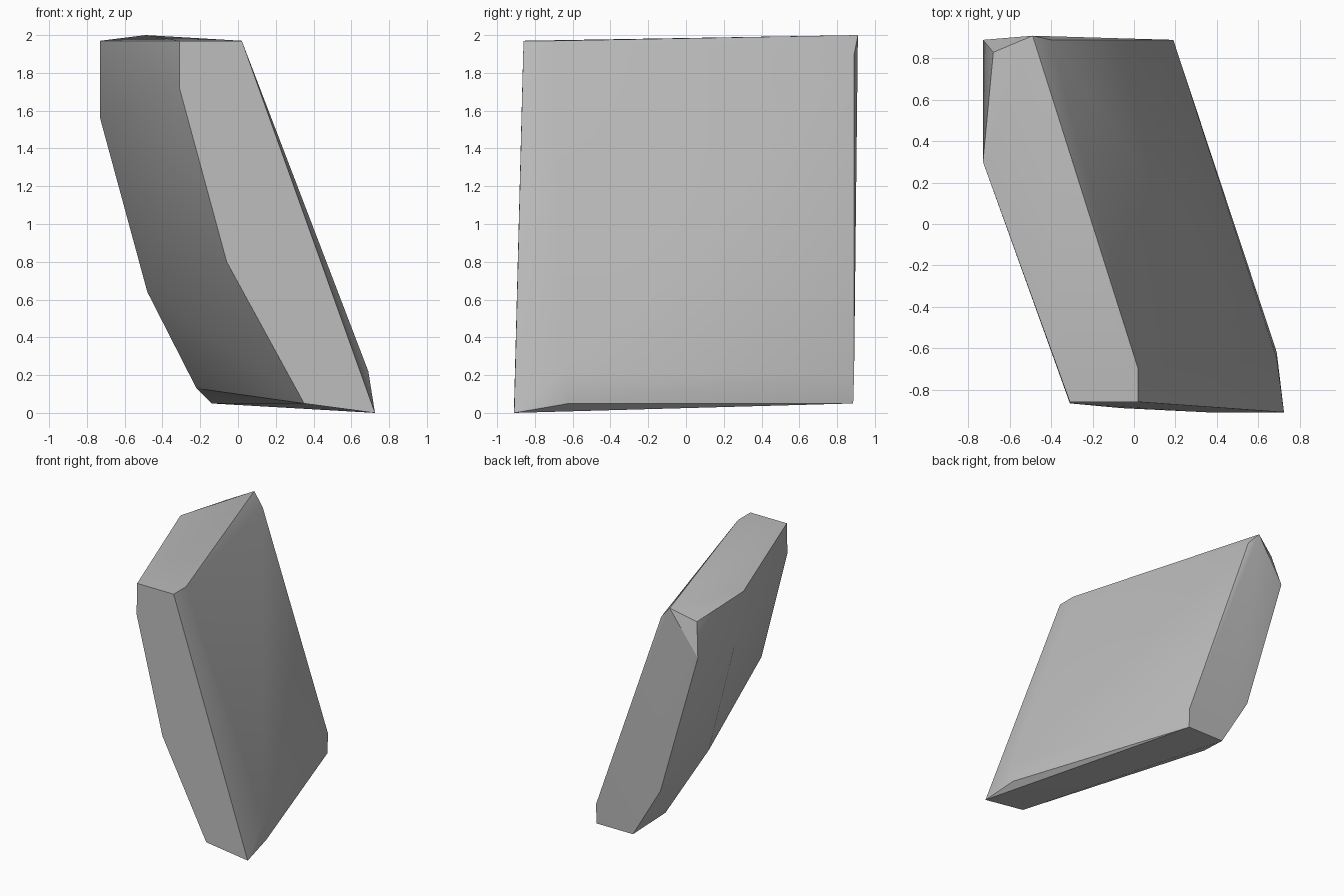
import bpy
import bmesh
import math

# Remove the default object
default_cube = bpy.data.objects.get("Cube")
if default_cube is not None:
    bpy.data.objects.remove(default_cube, do_unlink=True)


def make_material(name, color):
    material = bpy.data.materials.new(name)
    material.use_nodes = True
    material.diffuse_color = color
    shader = material.node_tree.nodes["Principled BSDF"]
    shader.inputs["Base Color"].default_value = color
    shader.inputs["Roughness"].default_value = 0.8
    return material


def make_hull(name, corners, material):
    """Wrap the corner points in a convex faceted solid."""
    bm = bmesh.new()
    for corner in corners:
        bm.verts.new(corner)
    bmesh.ops.convex_hull(bm, input=bm.verts[:])
    loose = [v for v in bm.verts if not v.link_faces]
    bmesh.ops.delete(bm, geom=loose, context="VERTS")
    # Merge the nearly flat triangles into broad facets
    bmesh.ops.dissolve_limit(bm, angle_limit=math.radians(1),
                             verts=bm.verts[:], edges=bm.edges[:])
    bmesh.ops.recalc_face_normals(bm, faces=bm.faces[:])
    mesh = bpy.data.meshes.new(name)
    bm.to_mesh(mesh)
    bm.free()
    mesh.materials.append(material)
    obj = bpy.data.objects.new(name, mesh)
    bpy.context.collection.objects.link(obj)
    return obj


# Corners of the leaning stone slab
front_outline = [
    (-.31, -.86, 1.97), (.02, -.86, 1.97), (.725, -.91, 0),
    (.35, -.91, .05), (-.06, -.89, .8), (-.31, -.867, 1.72),
]
right_shoulder = [
    (.02, -.7, 1.97), (.69, -.65, .22), (.69, -.62, .05),
]
back_outline = [
    (-.49, .91, 2), (-.4, .89, 1.9), (.19, .89, .21), (.19, .885, .05),
    (-.14, .885, .05), (-.39, .887, .47), (-.73, .89, 1.65),
    (-.68, .83, 1.91),
]
left_shoulder = [
    (-.73, .3, 1.97), (-.73, .42, 1.56), (-.48, .39, .64), (-.22, .58, .13),
]

stone_grey = make_material("stone grey", (.5, .5, .5, 1))
slab = make_hull(
    "stone_slab",
    front_outline + right_shoulder + back_outline + left_shoulder,
    stone_grey,
)

# Soft facets with crisp outer edges
bpy.ops.object.select_all(action="DESELECT")
slab.select_set(True)
bpy.context.view_layer.objects.active = slab
bpy.ops.object.shade_smooth_by_angle(angle=math.radians(30))
